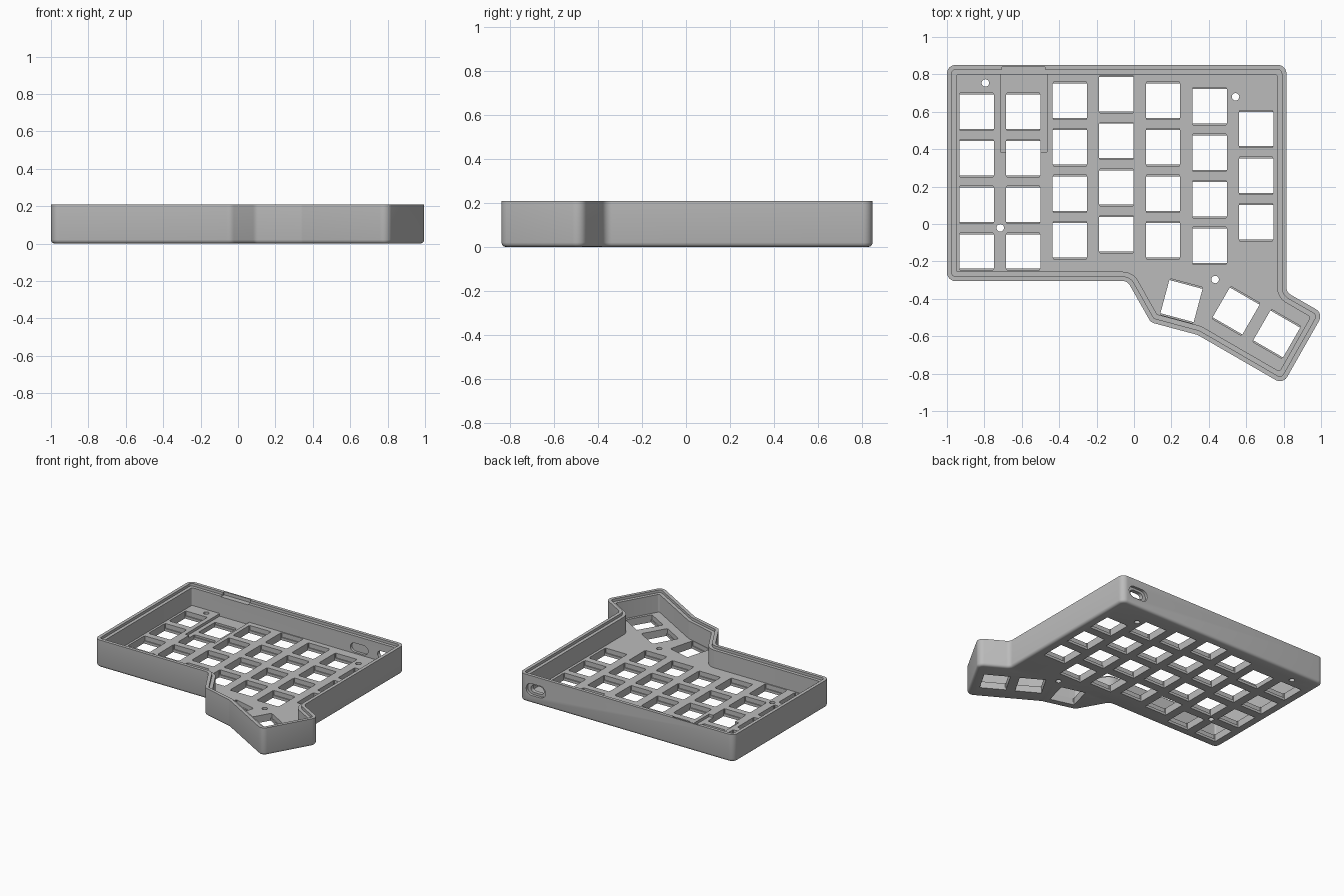
import bpy, bmesh, math
from mathutils import Matrix, Vector

if "Cube" in bpy.data.objects:
    bpy.data.objects.remove(bpy.data.objects["Cube"])

plastic = bpy.data.materials.new("grey plastic")
plastic.diffuse_color = (0.5, 0.5, 0.5, 1)
plastic.use_nodes = True
plastic.node_tree.nodes["Principled BSDF"].inputs["Base Color"].default_value = plastic.diffuse_color

# Case outline, counter-clockwise
OUTLINE = [(-1, 0.85), (-1, -0.305), (-0.035, -0.305), (0.09, -0.526), (0.34, -0.593),
           (0.797, -0.857), (1.012, -0.478), (0.815, -0.365), (0.815, 0.85)]


def rounded_loop(inset, radius=0.045, steps=6):
    """Outline moved inwards by inset, with every corner filleted."""
    pts = [Vector(p) for p in OUTLINE]
    n, loop = len(pts), []
    corners = []
    for i, p in enumerate(pts):
        a, b = (p - pts[i - 1]).normalized(), (pts[(i + 1) % n] - p).normalized()
        na, nb = Vector((-a.y, a.x)), Vector((-b.y, b.x))
        corners.append((p + (na + nb) * inset / (1 + na.dot(nb)), a, b, na, nb))
    for p, a, b, na, nb in corners:
        turn = a.x * b.y - a.y * b.x
        side = 1 if turn > 0 else -1
        r = max(radius - side * inset, 0.012)
        angle = math.asin(max(-1, min(1, turn)))
        centre = p + (na + nb) * side * r / (1 + na.dot(nb))
        for k in range(steps + 1):
            d = Matrix.Rotation(angle * k / steps, 2) @ (-na * side)
            loop.append(centre + d * r)
    return loop


def make_object(name, bm):
    bmesh.ops.recalc_face_normals(bm, faces=bm.faces)
    mesh = bpy.data.meshes.new(name)
    bm.to_mesh(mesh)
    bm.free()
    obj = bpy.data.objects.new(name, mesh)
    bpy.context.collection.objects.link(obj)
    mesh.materials.append(plastic)
    return obj


def add_prism(bm, points, z0, z1, matrix=Matrix()):
    low = [bm.verts.new(matrix @ Vector((x, y, z0))) for x, y in points]
    high = [bm.verts.new(matrix @ Vector((x, y, z1))) for x, y in points]
    bm.faces.new(low[::-1])
    bm.faces.new(high)
    for i in range(len(points)):
        j = (i + 1) % len(points)
        bm.faces.new((low[i], low[j], high[j], high[i]))


def rect(w, h):
    return [(-w / 2, -h / 2), (w / 2, -h / 2), (w / 2, h / 2), (-w / 2, h / 2)]


def circle(r, n=20):
    return [(r * math.cos(2 * math.pi * k / n), r * math.sin(2 * math.pi * k / n)) for k in range(n)]


def stadium(w, h, n=8):
    r, pts = h / 2, []
    for side, start in ((1, -math.pi / 2), (-1, math.pi / 2)):
        for k in range(n + 1):
            a = start + math.pi * k / n
            pts.append((side * (w / 2 - r) + r * math.cos(a), r * math.sin(a)))
    return pts


# Tray: bevelled base, outer wall, stepped rim, inner wall and floor
FLOOR, TOP = 0.055, 0.21
section = [(0.02, 0), (0.01, 0.003), (0.003, 0.01), (0, 0.02), (0, TOP), (0.025, TOP),
           (0.025, 0.19), (0.05, 0.19), (0.05, FLOOR)]
bm = bmesh.new()
rings = [[bm.verts.new((p.x, p.y, z)) for p in rounded_loop(d)] for d, z in section]
for lower, upper in zip(rings, rings[1:]):
    for i in range(len(lower)):
        j = (i + 1) % len(lower)
        bm.faces.new((lower[i], lower[j], upper[j], upper[i]))
bm.faces.new(rings[0][::-1])
bm.faces.new(rings[-1])
case = make_object("keyboard_case", bm)

# Key positions: staggered columns and an angled thumb cluster
PITCH = 0.249
keys = []
for col, (top, rows) in enumerate([(0.6, 4), (0.6, 4), (0.66, 4), (0.693, 4),
                                   (0.66, 4), (0.63, 4), (0.508, 3)]):
    keys += [(-0.841 + PITCH * col, top - PITCH * r, 0) for r in range(rows)]
keys += [(0.254, -0.412, -15), (0.546, -0.465, -30), (0.763, -0.588, -30)]

through, recess, pocket = bmesh.new(), bmesh.new(), bmesh.new()
for x, y, deg in keys:
    m = Matrix.Translation((x, y, 0)) @ Matrix.Rotation(math.radians(deg), 4, 'Z')
    add_prism(through, rect(0.184, 0.184), -0.05, 0.1, m)
    add_prism(recess, rect(0.176, 0.2), 0.02, 0.1, m)

# Screw holes
for x, y in [(-0.795, 0.754), (0.543, 0.68), (-0.715, -0.021), (0.434, -0.297)]:
    add_prism(through, circle(0.02), -0.05, 0.1, Matrix.Translation((x, y, 0)))

# Cable port through the back wall with an outer recess, and a blind socket inside
back = Matrix.Rotation(math.radians(90), 4, 'X')
port = Matrix.Translation((0.675, 0.85, 0.105)) @ back
add_prism(through, stadium(0.11, 0.055), -0.05, 0.1, port)
add_prism(recess, stadium(0.165, 0.09), -0.05, 0.02, port)
add_prism(recess, stadium(0.15, 0.07), 0.03, 0.08,
          Matrix.Translation((0.465, 0.85, 0.1)) @ back)

# Controller bay in the floor and its relief in the back rim
add_prism(pocket, rect(0.25, 0.415), 0.035, 0.12, Matrix.Translation((-0.59, 0.5925, 0)))
add_prism(pocket, rect(0.23, 0.06), 0.185, 0.3, Matrix.Translation((-0.59, 0.81, 0)))

bpy.context.view_layer.objects.active = case
for name, cut in (("through_cutter", through), ("recess_cutter", recess), ("bay_cutter", pocket)):
    cutter = make_object(name, cut)
    cutter.hide_render = True
    mod = case.modifiers.new(name, 'BOOLEAN')
    mod.operation, mod.solver, mod.object = 'DIFFERENCE', 'EXACT', cutter
    bpy.ops.object.modifier_apply(modifier=name)
    bpy.data.objects.remove(cutter)

case.select_set(True)
bpy.ops.object.shade_smooth_by_angle(angle=math.radians(30))
